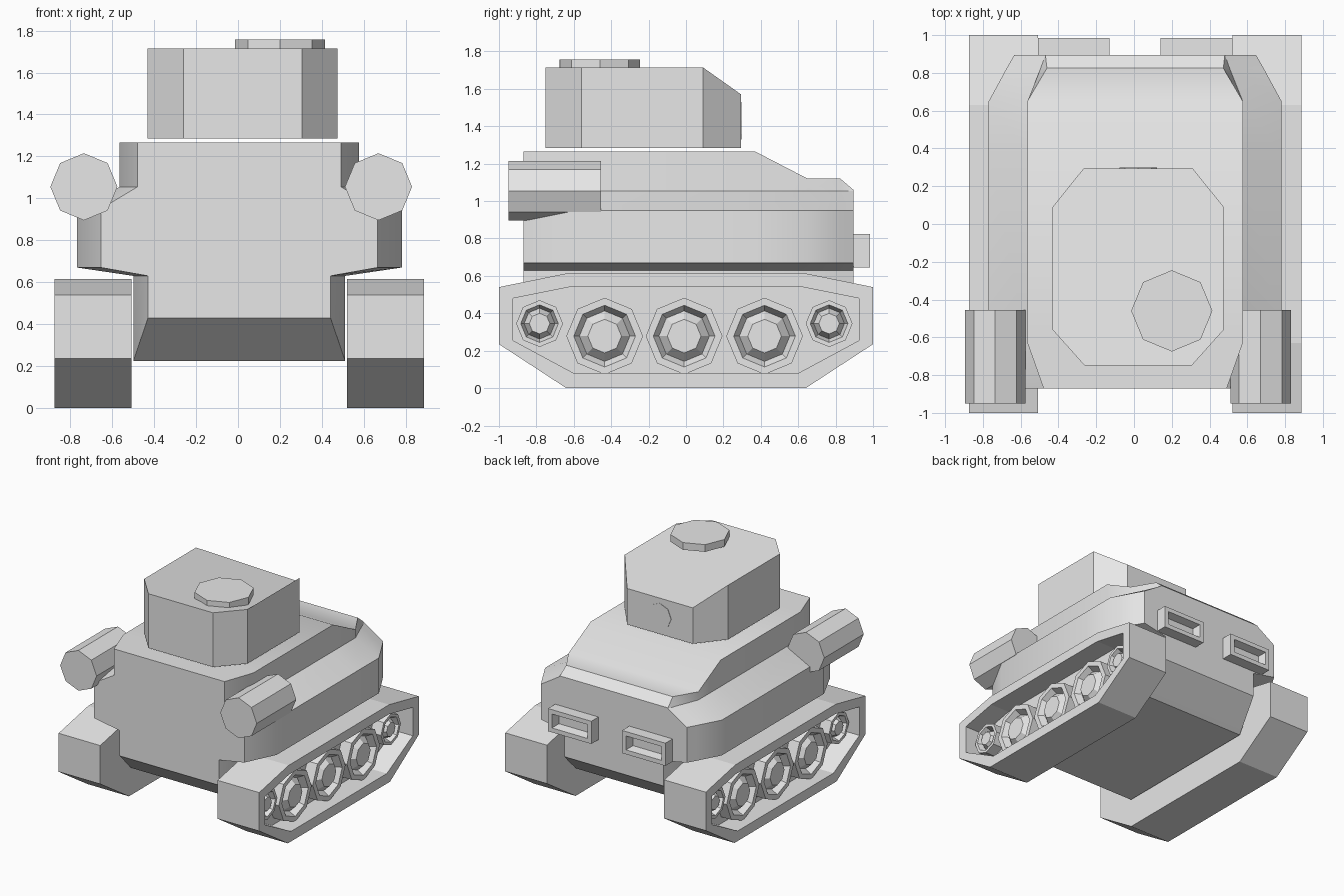
import bpy, bmesh, math
from mathutils import Vector

cube = bpy.data.objects.get("Cube")
if cube:
    bpy.data.objects.remove(cube, do_unlink=True)

grey = bpy.data.materials.new("plain grey")
grey.use_nodes = True
grey.diffuse_color = (0.8, 0.8, 0.8, 1)
grey.node_tree.nodes["Principled BSDF"].inputs["Base Color"].default_value = (0.8, 0.8, 0.8, 1)

CX = 0.006  # centre line of the hull


def loft(name, rings):
    """Skin a list of equal-length rings and cap both ends."""
    bm = bmesh.new()
    loops = [[bm.verts.new(p) for p in ring] for ring in rings]
    n = len(loops[0])
    for a, b in zip(loops, loops[1:]):
        for i in range(n):
            j = (i + 1) % n
            bm.faces.new((a[i], a[j], b[j], b[i]))
    bm.faces.new(loops[0])
    bm.faces.new(loops[-1])
    bmesh.ops.recalc_face_normals(bm, faces=bm.faces)
    mesh = bpy.data.meshes.new(name)
    bm.to_mesh(mesh)
    bm.free()
    mesh.materials.append(grey)
    obj = bpy.data.objects.new(name, mesh)
    bpy.context.collection.objects.link(obj)
    return obj


def octagon(axis, u, v, r, w):
    """Eight-sided ring across the given axis, at position w along it."""
    ring = []
    for k in range(8):
        a = k * math.pi / 4
        p = [u + r * math.cos(a), v + r * math.sin(a)]
        p.insert("xyz".index(axis), w)
        ring.append(Vector(p))
    return ring


# Hull: cross-sections along y
def section(y, low, mid, shoulder, roof, bottom, top):
    half = [(low, bottom), (low, 0.63), (mid, 0.67), (mid, 0.95),
            (shoulder, 1.055), (roof, top)]
    right = [Vector((CX + x, y, z)) for x, z in half]
    left = [Vector((CX - x, y, z)) for x, z in reversed(half)]
    return right + left


hull = loft("hull", [
    section(-0.87, 0.435, 0.66, 0.485, 0.485, 0.43, 1.265),
    section(-0.63, 0.505, 0.775, 0.57, 0.57, 0.225, 1.265),
    section(0.37, 0.505, 0.775, 0.57, 0.57, 0.225, 1.265),
    section(0.65, 0.505, 0.775, 0.57, 0.57, 0.225, 1.12),
    section(0.825, 0.455, 0.68, 0.50, 0.467, 0.37, 1.12),
    section(0.895, 0.435, 0.64, 0.475, 0.475, 0.43, 1.06),
])
bpy.ops.object.select_all(action="DESELECT")
hull.select_set(True)
bpy.context.view_layer.objects.active = hull
bpy.ops.object.shade_smooth_by_angle(angle=math.radians(30))

# Tracks and wheels, one set per side
outer = [(1, 0.235), (1, 0.54), (0.63, 0.615), (0.64, 0.0)]
inner = [(0.925, 0.255), (0.925, 0.48), (0.625, 0.54), (0.6, 0.08)]


def profile(quarter, x):
    a, b, c, d = quarter
    pts = [d, a, b, c] + [(-y, z) for y, z in (c, b, a, d)]
    return [Vector((x, y, z)) for y, z in pts]


for side, s in (("left", 1), ("right", -1)):
    def at(depth):
        return CX + s * (0.88 - depth)

    loft(side + "_track", [profile(outer, at(0.365)), profile(outer, at(0)),
                           profile(inner, at(0)), profile(inner, at(0.17))])

    wheels = [(-0.435, 0.278, 1), (-0.01, 0.278, 1), (0.42, 0.278, 1),
              (-0.783, 0.345, 0.61), (0.765, 0.345, 0.61)]
    for i, (y, z, k) in enumerate(wheels):
        steps = [(0.205, 0.18), (0.205, 0.08), (0.165, 0.08),
                 (0.135, 0.13), (0.09, 0.08)]
        loft(f"{side}_wheel_{i + 1}",
             [octagon("x", y, z, r * k, at(d)) for r, d in steps])

# Drums on the shoulders
for side, x in (("left", 0.67), ("right", -0.735)):
    loft(side + "_drum", [octagon("y", x, 1.055, 0.16, y) for y in (-0.95, -0.455)])


# Framed slots on the nose
def slot_ring(x, y, w, h):
    return [Vector((x + a * w, y, 0.735 + b * h))
            for a, b in ((-1, -1), (1, -1), (1, 1), (-1, 1))]


for side, s in (("left", 1), ("right", -1)):
    x = CX + s * 0.325
    loft(side + "_slot", [slot_ring(x, 0.88, 0.19, 0.09), slot_ring(x, 0.985, 0.19, 0.09),
                          slot_ring(x, 0.985, 0.155, 0.055), slot_ring(x, 0.92, 0.14, 0.042)])

# Turret: chamfered plan with a sloping brow
TX = 0.022
half_plan = [(0.283, -0.75), (0.453, -0.56), (0.453, 0.09), (0.288, 0.295)]
plan = [(TX + x, y) for x, y in half_plan] + [(TX - x, y) for x, y in reversed(half_plan)]
loft("turret", [[Vector((x, y, 1.285)) for x, y in plan],
                [Vector((x, y, 1.57 if y > 0.2 else 1.715)) for x, y in plan]])
loft("gun_port", [octagon("y", TX, 1.43, 0.1, y) for y in (0.28, 0.298)])

# Hatch on the turret roof
loft("hatch", [octagon("z", 0.2, -0.46, 0.215, z) for z in (1.70, 1.757)])
